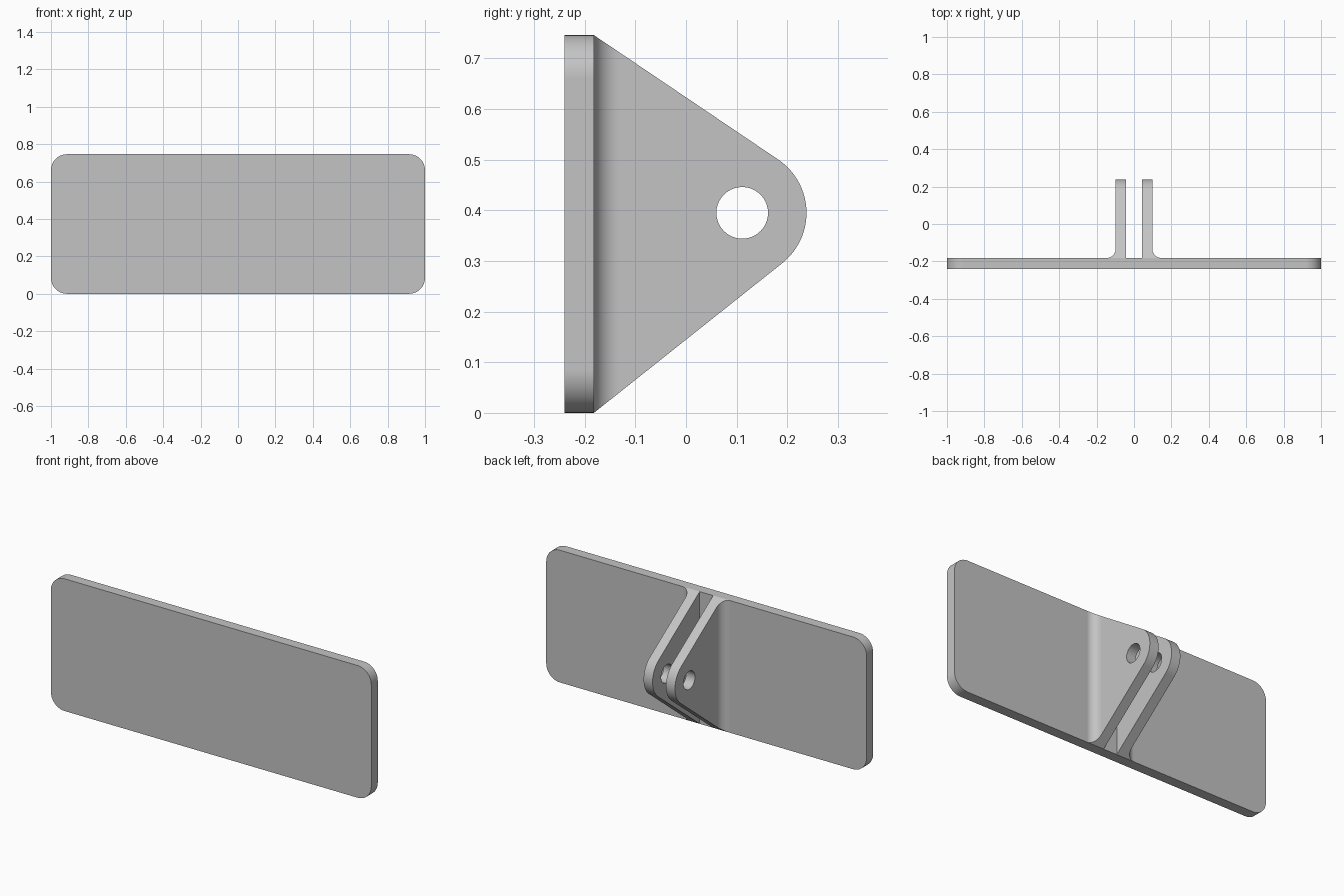
import bpy, bmesh, math
from mathutils import Vector

cube = bpy.data.objects.get("Cube")
if cube:
    bpy.data.objects.remove(cube)

# Main dimensions
HEIGHT = 0.746
FRONT, BACK = -0.24, -0.182
LUG_IN, LUG_OUT, LUG_END = 0.042, 0.098, 0.238
FILLET, CORNER = 0.05, 0.085
EYE = Vector((0.111, 0.395))
EYE_R, HOLE_R = LUG_END - 0.111, 0.051


def arc(cx, cy, r, start, end, steps=12):
    angles = [start + (end - start) * i / steps for i in range(steps + 1)]
    return [(cx + r * math.cos(a), cy + r * math.sin(a)) for a in angles]


def prism(name, outline, axis, low, high):
    """Extrude a 2D outline along the given axis between two positions."""
    place = {"x": lambda u, v: (low, u, v),
             "y": lambda u, v: (u, low, v),
             "z": lambda u, v: (u, v, low)}[axis]
    bm = bmesh.new()
    face = bm.faces.new([bm.verts.new(place(u, v)) for u, v in outline])
    new = bmesh.ops.extrude_face_region(bm, geom=[face])["geom"]
    shift = Vector([high - low if a == axis else 0 for a in "xyz"])
    bmesh.ops.translate(bm, vec=shift,
                        verts=[v for v in new if isinstance(v, bmesh.types.BMVert)])
    bmesh.ops.recalc_face_normals(bm, faces=bm.faces)
    mesh = bpy.data.meshes.new(name)
    bm.to_mesh(mesh)
    bm.free()
    obj = bpy.data.objects.new(name, mesh)
    bpy.context.collection.objects.link(obj)
    return obj


def cut(target, cutter, operation):
    cutter.hide_render = True
    mod = target.modifiers.new(cutter.name, "BOOLEAN")
    mod.operation, mod.solver, mod.object = operation, "EXACT", cutter
    bpy.context.view_layer.objects.active = target
    bpy.ops.object.modifier_apply(modifier=mod.name)
    bpy.data.objects.remove(cutter)


def tangent_angle(corner, side):
    """Angle on the eye where a line from the corner touches it."""
    d = Vector(corner) - EYE
    return math.atan2(d.y, d.x) + side * math.acos(EYE_R / d.length)


# Plan section: plate, two lugs and the fillets outside them
half = [(LUG_IN, BACK), (LUG_IN, LUG_END + 0.1), (LUG_OUT, LUG_END + 0.1)]
half += arc(LUG_OUT + FILLET, BACK + FILLET, FILLET, math.pi, math.pi * 1.5)
half += [(1.1, BACK), (1.1, FRONT)]
section = half + [(-x, y) for x, y in reversed(half)]
bracket = prism("mounting_bracket", section, "z", -0.1, HEIGHT + 0.1)

# Tapered side profile with a rounded end
top, bottom = (BACK, HEIGHT), (BACK, 0)
a_top, a_bottom = tangent_angle(top, -1), tangent_angle(bottom, 1)
nose = arc(EYE.x, EYE.y, EYE_R, a_bottom, a_top, 28)


def extend(tip, corner):
    tip, corner = Vector(tip), Vector(corner)
    return tuple(corner + (corner - tip) * 0.3)


profile = nose + [extend(nose[-1], top), extend(nose[0], bottom)]
cut(bracket, prism("side_profile", profile, "x", -1.3, 1.3), "INTERSECT")

# Rounded plate corners
outline = []
for i, (sx, sz) in enumerate([(1, 1), (-1, 1), (-1, 0), (1, 0)]):
    cx = sx * (1 - CORNER)
    cz = HEIGHT - CORNER if sz else CORNER
    outline += arc(cx, cz, CORNER, i * math.pi / 2, (i + 1) * math.pi / 2)
cut(bracket, prism("plate_outline", outline, "y", -0.5, 0.5), "INTERSECT")

# Pin hole through both lugs
hole = arc(EYE.x, EYE.y, HOLE_R, 0, math.tau, 40)[:-1]
cut(bracket, prism("pin_hole", hole, "x", -0.3, 0.3), "DIFFERENCE")

# Grey finish
grey = bpy.data.materials.new("plain_grey")
grey.use_nodes = True
colour = (0.55, 0.55, 0.55, 1)
grey.diffuse_color = colour
grey.node_tree.nodes["Principled BSDF"].inputs["Base Color"].default_value = colour
bracket.data.materials.clear()
bracket.data.materials.append(grey)
for poly in bracket.data.polygons:
    poly.material_index = 0

# Smooth fillets with crisp edges
bpy.ops.object.select_all(action="DESELECT")
bracket.select_set(True)
bpy.context.view_layer.objects.active = bracket
bpy.ops.object.shade_smooth_by_angle(angle=math.radians(30))
normals = bracket.modifiers.new("flat_face_normals", "WEIGHTED_NORMAL")
normals.keep_sharp = True
